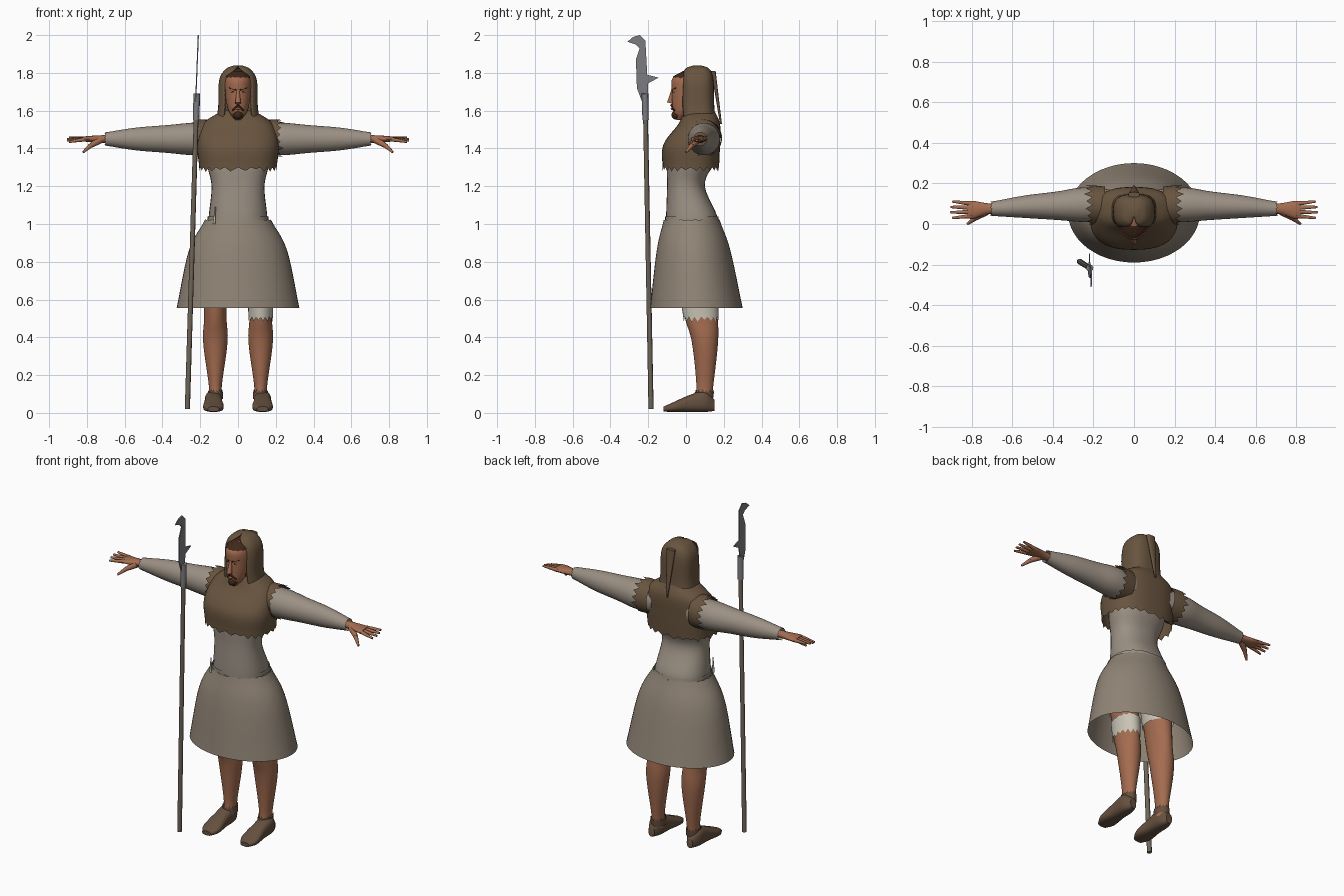
import bpy, bmesh, math, random
from mathutils import Matrix, Vector

random.seed(4)
cube = bpy.data.objects.get("Cube")
if cube:
    bpy.data.objects.remove(cube, do_unlink=True)


def material(name, *colour):
    made = bpy.data.materials.new(name)
    made.use_nodes = True
    made.diffuse_color = (*colour, 1)
    made.node_tree.nodes["Principled BSDF"].inputs["Base Color"].default_value = (*colour, 1)
    return made


SKIRT = material("taupe cloth", .28, .23, .18)
TUNIC = material("pale tunic cloth", .33, .28, .23)
MANTLE = material("brown wool", .14, .09, .05)
SKIN = material("tan skin", .37, .15, .08)
LINEN = material("white linen", .58, .55, .46)
LEATHER = material("shoe leather", .13, .08, .05)
WOOD = material("grey wood", .16, .13, .1)
STEEL = material("steel", .21, .21, .23)
HAIR = material("dark hair", .05, .02, .01)


def finish(name, bm, colour, mirror=False, thickness=0, sharp_angle=50):
    """Turn the bmesh into a smooth-shaded object."""
    bmesh.ops.remove_doubles(bm, verts=bm.verts, dist=.0001)
    bmesh.ops.recalc_face_normals(bm, faces=bm.faces)
    mesh = bpy.data.meshes.new(name)
    bm.to_mesh(mesh)
    bm.free()
    mesh.materials.append(colour)
    for polygon in mesh.polygons:
        polygon.use_smooth = True
    mesh.set_sharp_from_angle(angle=math.radians(sharp_angle))
    part = bpy.data.objects.new(name, mesh)
    bpy.context.collection.objects.link(part)
    if thickness:
        part.modifiers.new("cloth thickness", "SOLIDIFY").thickness = thickness
    if mirror:
        part.modifiers.new("other side", "MIRROR")


def smooth_rings(rings, steps=6):
    """Flow a smooth curve through a few key rings."""
    keys = [Vector(ring) for ring in rings]
    keys = [keys[0] * 2 - keys[1], *keys, keys[-1] * 2 - keys[-2]]
    flow = []
    for a, b, c, d in zip(keys, keys[1:], keys[2:], keys[3:]):
        for step in range(steps):
            t = step / steps
            flow.append(b + ((c - a) * t + (a * 2 - b * 5 + c * 4 - d) * t ** 2
                             + (b * 3 - a - c * 3 + d) * t ** 3) / 2)
    return flow + [keys[-2]]


def signed_power(value, exponent):
    return math.copysign(abs(value) ** exponent, value)


def loft(name, colour, rings, axis="Z", side=0, span=None, grow=0, power=2, sides=32,
         caps=("first", "last"), torn_first=0, torn_last=0, front_gap=0, **look):
    """Skin rings of (position, middle, half width, half depth); span and grow cut a garment."""
    flow = smooth_rings(rings)
    if span:
        flow = [ring for ring in flow if span[0] <= ring[0] <= span[1]]
    bm = bmesh.new()
    rows = []
    for index, (position, middle, width, depth) in enumerate(flow):
        tear = -torn_first if index == 0 else torn_last if ring_is_last(index, flow) else 0
        gap = math.radians(front_gap) * min(1, (flow[-1][0] - position) / .08)
        row = []
        for i in range(sides):
            turn = gap + (math.tau - 2 * gap) * i / (sides - bool(front_gap)) - math.pi / 2
            a = side + (width + grow) * signed_power(math.cos(turn), 2 / power)
            b = middle + (depth + grow) * signed_power(math.sin(turn), 2 / power)
            along = position + tear * (i % 2) * random.uniform(.4, 1)
            row.append(bm.verts.new({"Z": (a, b, along), "X": (along, b, a), "Y": (a, along, b)}[axis]))
        rows.append(row)
    for low, high in zip(rows, rows[1:]):
        for i in range(sides - bool(front_gap)):
            j = (i + 1) % sides
            bm.faces.new((low[i], low[j], high[j], high[i]))
    if "first" in caps:
        bm.faces.new(rows[0])
    if "last" in caps:
        bm.faces.new(rows[-1])
    finish(name, bm, colour, **look)


def ring_is_last(index, flow):
    return index == len(flow) - 1


def rod(name, colour, start, end, start_radius, end_radius, sides=10, **look):
    """Tapered rod between two points."""
    start, end = Vector(start), Vector(end)
    reach = end - start
    place = Matrix.Translation((start + end) / 2) @ reach.to_track_quat("Z", "Y").to_matrix().to_4x4()
    bm = bmesh.new()
    bmesh.ops.create_cone(bm, cap_ends=True, segments=sides, radius1=start_radius,
                          radius2=end_radius, depth=reach.length, matrix=place)
    finish(name, bm, colour, **look)


def blob(name, colour, centre, radii, **look):
    bm = bmesh.new()
    bmesh.ops.create_uvsphere(bm, u_segments=14, v_segments=10, radius=1,
                              matrix=Matrix.Translation(centre) @ Matrix.Diagonal((*radii, 1)))
    finish(name, bm, colour, **look)


# Skirt, open at the bottom
loft("skirt", SKIRT, [(.555, .055, .325, .245), (.86, .04, .26, .195), (1.02, .03, .175, .148)],
     sides=48, caps=(), torn_last=.006)

# Tunic body and its ragged hem
body = [(.95, .03, .155, .13), (1.04, .03, .155, .135), (1.2, 0, .14, .1),
        (1.32, .02, .165, .12), (1.44, .04, .17, .12)]
loft("tunic_body", TUNIC, body, power=2.3)
loft("tunic_hem", TUNIC, body, span=(1.02, 1.06), grow=.006, power=2.3, caps=(), torn_first=.01)

# Sleeves with open cuffs
sleeve = [(.12, .09, .085, .08), (.25, .095, .085, .085), (.38, .09, .073, .07),
          (.54, .085, .06, .055), (.7, .075, .035, .035)]
loft("sleeves", TUNIC, sleeve, axis="X", side=1.45, caps=("first",), torn_last=.01, mirror=True)

# Ragged shoulder mantle
loft("mantle", MANTLE, [(1.3, .025, .205, .15), (1.42, .03, .215, .15), (1.53, .07, .185, .11),
                        (1.6, .07, .085, .08)], power=2.5, sides=48, caps=(), torn_first=.025)
loft("mantle_shoulders", MANTLE, sleeve, axis="X", side=1.455, span=(.12, .22), grow=.012,
     caps=(), torn_last=.04, mirror=True)

# Hands
loft("palms", SKIN, [(.64, .075, .022, .026), (.72, .075, .02, .027), (.79, .07, .016, .044),
                     (.82, .07, .012, .042)], axis="X", side=1.45, sides=16, mirror=True)
for number, label in enumerate(("index", "middle", "ring", "little")):
    tip = (.91 - .01 * abs(number - 1.5), .03 + .027 * number, 1.435 + .007 * number)
    rod(label + "_fingers", SKIN, (.8, .04 + .02 * number, 1.45), tip, .012, .006, mirror=True)
thumb_joint = (.78, .03, 1.415)
rod("thumb_bases", SKIN, (.73, .06, 1.445), thumb_joint, .02, .013, mirror=True)
rod("thumbs", SKIN, thumb_joint, (.82, 0, 1.38), .013, .006, mirror=True)

# Legs, undergarment, knee wrap and shoes
leg = [(.06, .09, .035, .045), (.15, .1, .035, .045), (.38, .1, .065, .07),
       (.55, .075, .06, .09), (.95, .04, .09, .1)]
loft("legs", SKIN, leg, side=.12, mirror=True)
loft("underwear", LINEN, leg, side=.12, span=(.65, .95), grow=.007, caps=(), mirror=True)
loft("left_knee_wrap", LINEN, leg, side=.12, span=(.48, .62), grow=.006, caps=(),
     torn_first=.03, torn_last=.01)
loft("shoe_collars", LEATHER, leg, side=.12, span=(.06, .11), grow=.007, caps=(),
     torn_last=.02, mirror=True)
loft("shoes", LEATHER, [(-.12, .02, .03, .013), (-.07, .03, .054, .025), (.02, .05, .047, .045),
                        (.1, .06, .044, .055), (.15, .04, .02, .03)],
     axis="Y", side=.13, power=2.6, mirror=True)

# Head
head = [(1.55, -.03, .015, .02), (1.6, -.01, .05, .06), (1.7, .015, .07, .09),
        (1.77, .02, .068, .092), (1.81, .04, .04, .05)]
loft("head", SKIN, head, sharp_angle=80)
loft("hair", HAIR, head, span=(1.77, 1.82), grow=.005, caps=("last",), torn_first=.01)
rod("neck", SKIN, (0, .06, 1.5), (0, .04, 1.65), .06, .05, sides=20)

# Face
rod("nose", SKIN, (0, -.085, 1.64), (0, -.07, 1.71), .016, .007)
blob("lips", SKIN, (0, -.075, 1.61), (.017, .006, .006))
blob("eyes", LINEN, (.027, -.064, 1.7), (.011, .006, .005), mirror=True)
blob("pupils", HAIR, (.027, -.068, 1.7), (.005, .003, .005), mirror=True)
rod("eyebrows", HAIR, (.01, -.074, 1.71), (.046, -.054, 1.72), .005, .003, mirror=True)
rod("moustache", HAIR, (0, -.078, 1.63), (.03, -.06, 1.6), .006, .004, mirror=True)
rod("jaw_beard", HAIR, (.012, -.055, 1.57), (.053, 0, 1.62), .012, .007, mirror=True)
blob("goatee", HAIR, (0, -.057, 1.577), (.024, .02, .023))

# Hood with open front and hanging tail
loft("hood", MANTLE, [(1.53, .07, .12, .09), (1.62, .06, .105, .09), (1.76, .06, .1, .085),
                      (1.82, .06, .065, .065), (1.84, .06, .02, .02)],
     power=2.8, sides=33, caps=("last",), front_gap=36, thickness=.01)
loft("hood_tail", MANTLE, [(1.53, .185, .005, .005), (1.81, .145, .028, .012)], sides=12, power=3)

# Pin at the right of the waist
rod("waist_pin", LINEN, (-.127, -.085, 1), (-.12, -.09, 1.09), .007, .003)

# Polearm: shaft, socket and hooked blade
socket = Vector((-.222, -.214, 1.55))
rod("polearm_shaft", WOOD, (-.268, -.185, .02), socket, .014, .013, sides=8)
rod("polearm_socket", STEEL, socket, (-.218, -.217, 1.69), .017, .018, sides=8)
outline = [(-.23, 1.64), (-.26, 1.72), (-.265, 1.87), (-.245, 1.93), (-.265, 1.95), (-.31, 1.965),
           (-.28, 1.99), (-.245, 2), (-.215, 1.97), (-.205, 1.79), (-.145, 1.775), (-.2, 1.745),
           (-.205, 1.64)]
bm = bmesh.new()
faces = [[bm.verts.new((shift - .21 - (2 - z) * .04, y, z)) for y, z in outline]
         for shift in (-.003, .003)]
for face in faces:
    bm.faces.new(face)
for i, (near, far) in enumerate(zip(*faces)):
    bm.faces.new((faces[0][i - 1], near, far, faces[1][i - 1]))
finish("polearm_blade", bm, STEEL, sharp_angle=30)
